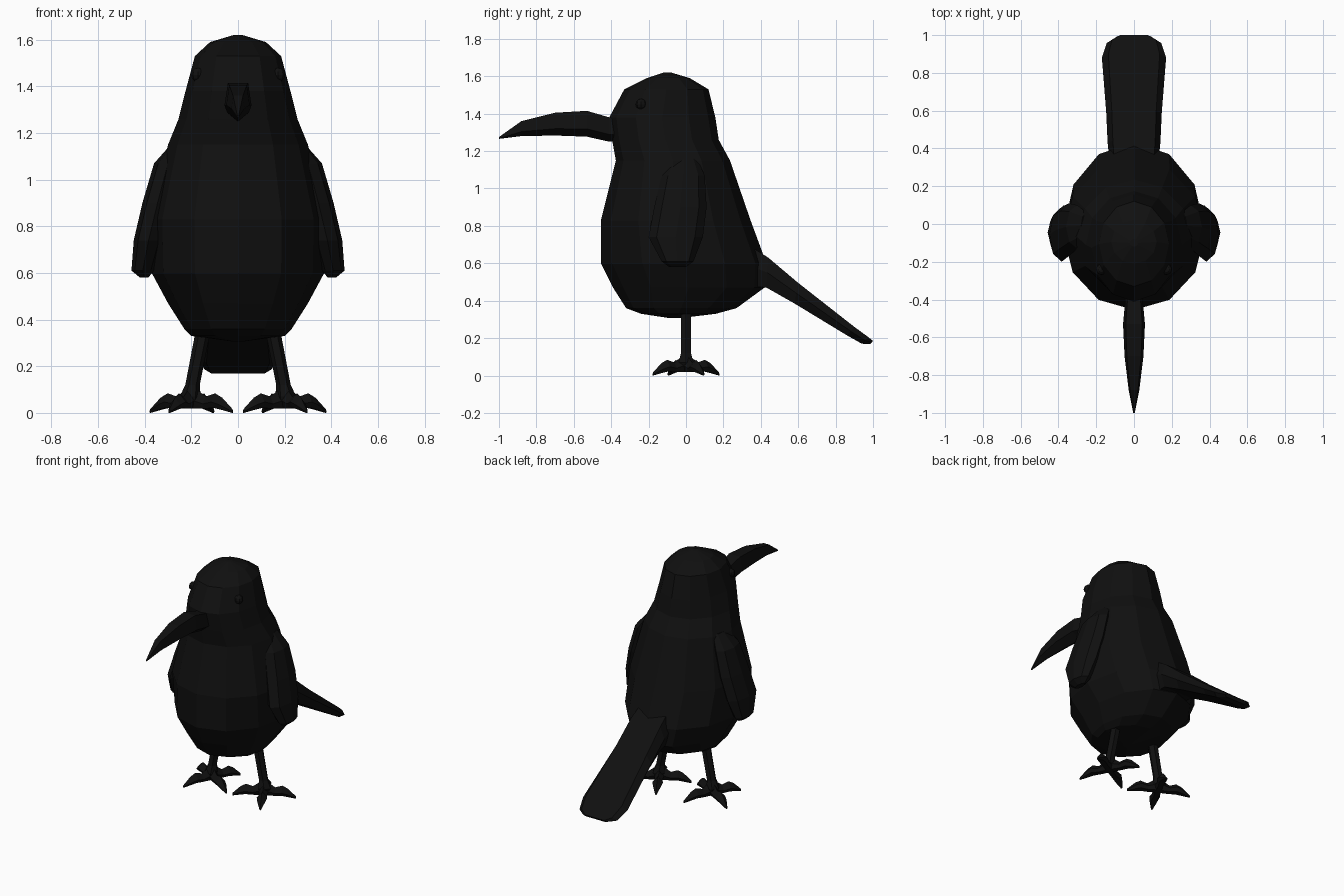
import bpy, bmesh, math
from mathutils import Vector

if "Cube" in bpy.data.objects:
    bpy.data.objects.remove(bpy.data.objects["Cube"])

black = bpy.data.materials.new("matte black")
black.diffuse_color = (0.005, 0.005, 0.005, 1)
black.use_nodes = True
black.node_tree.nodes["Principled BSDF"].inputs["Base Color"].default_value = black.diffuse_color


def loft(name, rings, mirror=False):
    """Skin a list of equal-length point rings, optionally with a copy across x."""
    bm = bmesh.new()
    for s in ((1, -1) if mirror else (1,)):
        vs = [[bm.verts.new((s * p[0], p[1], p[2])) for p in r] for r in rings]
        n = len(rings[0])
        for a, b in zip(vs, vs[1:]):
            for i in range(n):
                j = (i + 1) % n
                bm.faces.new((a[i], a[j], b[j], b[i]))
        bm.faces.new(vs[0])
        bm.faces.new(vs[-1])
    bmesh.ops.recalc_face_normals(bm, faces=bm.faces[:])
    me = bpy.data.meshes.new(name)
    bm.to_mesh(me)
    bm.free()
    me.materials.append(black)
    ob = bpy.data.objects.new(name, me)
    bpy.context.collection.objects.link(ob)
    return ob


def ellipse(cx, cy, z, rx, ry, n=12):
    return [(cx + rx * math.cos(2 * math.pi * i / n),
             cy + ry * math.sin(2 * math.pi * i / n), z) for i in range(n)]


# Body and head: height, half width, front y, back y
body = [(0.307, 0.03, -0.09, -0.03), (0.33, 0.20, -0.24, 0.16),
        (0.36, 0.23, -0.32, 0.27), (0.47, 0.30, -0.39, 0.42),
        (0.60, 0.37, -0.455, 0.43), (0.83, 0.375, -0.455, 0.345),
        (1.15, 0.30, -0.375, 0.235), (1.26, 0.255, -0.395, 0.175),
        (1.38, 0.225, -0.41, 0.157), (1.53, 0.185, -0.33, 0.12),
        (1.59, 0.12, -0.21, 0.02), (1.62, 0.02, -0.12, -0.08)]
loft("body", [ellipse(0, (f + b) / 2, z, w, (b - f) / 2) for z, w, f, b in body])

# Beak: y, bottom z, top z, half width
beak = [(-0.34, 1.25, 1.37, 0.045), (-0.41, 1.25, 1.38, 0.047),
        (-0.53, 1.277, 1.415, 0.058), (-0.70, 1.283, 1.405, 0.05),
        (-0.88, 1.28, 1.36, 0.028), (-1.0, 1.265, 1.275, 0.004)]
loft("beak", [[(0, y, b), (w, y, b + 0.3 * (t - b)), (0.75 * w, y, t),
               (-0.75 * w, y, t), (-w, y, b + 0.3 * (t - b))] for y, b, t, w in beak])

# Tail: upper (y, z), lower (y, z), half width
tail = [((0.33, 0.70), (0.33, 0.48), 0.13), ((0.44, 0.63), (0.43, 0.47), 0.14),
        ((0.60, 0.495), (0.58, 0.385), 0.147), ((0.90, 0.26), (0.86, 0.215), 0.17),
        ((0.975, 0.205), (0.94, 0.17), 0.145), ((1.0, 0.185), (0.985, 0.168), 0.09)]
rings = []
for (uy, uz), (ly, lz), w in tail:
    my, mz = (uy + ly) / 2, (uz + lz) / 2
    rings.append([(-0.8 * w, uy, uz), (0.8 * w, uy, uz), (w, my, mz),
                  (0.8 * w, ly, lz), (-0.8 * w, ly, lz), (-w, my, mz)])
loft("tail", rings)

# Folded wings: height, inner x, outer x, front y, back y
wing = [(1.16, 0.22, 0.28, -0.08, 0.06), (1.07, 0.24, 0.36, -0.13, 0.10),
        (0.90, 0.28, 0.41, -0.17, 0.11), (0.74, 0.32, 0.447, -0.20, 0.09),
        (0.61, 0.36, 0.457, -0.13, 0.04), (0.58, 0.385, 0.42, -0.09, 0.0)]
loft("wings", [ellipse((i + o) / 2, (f + b) / 2, z, (o - i) / 2, (b - f) / 2, 8)
               for z, i, o, f, b in wing], True)

# Legs
loft("legs", [ellipse(x, 0, z, r, r, 6) for z, x, r in
              ((0.36, 0.148, 0.032), (0.12, 0.195, 0.031), (0.07, 0.205, 0.045),
               (0.02, 0.20, 0.03))], True)

# Toes: distance from ankle, bottom z, top z, half width
toe = [(0.0, 0.02, 0.12, 0.03), (0.07, 0.018, 0.07, 0.026),
       (0.115, 0.022, 0.084, 0.033), (0.15, 0.014, 0.065, 0.025),
       (0.20, 0.0, 0.016, 0.006)]
for k in range(4):
    a = math.radians(28 + 90 * k)
    d, n = Vector((math.cos(a), math.sin(a), 0)), Vector((-math.sin(a), math.cos(a), 0))
    rings = []
    for r, b, t, w in toe:
        c = Vector((0.2, 0, 0)) + d * r
        m = b + 0.4 * (t - b)
        rings.append([tuple(c + n * x + Vector((0, 0, z))) for x, z in
                      ((-0.6 * w, b), (0.6 * w, b), (w, m), (0, t), (-w, m))])
    loft("toe_pair_%d" % (k + 1), rings, True)

# Eyes: small low domes on the sides of the head
for s in (1, -1):
    bpy.ops.mesh.primitive_uv_sphere_add(segments=8, ring_count=6, radius=0.03,
                                         location=(s * 0.172, -0.24, 1.45))
    eye = bpy.context.object
    eye.name = "eye_right" if s > 0 else "eye_left"
    eye.data.materials.append(black)
